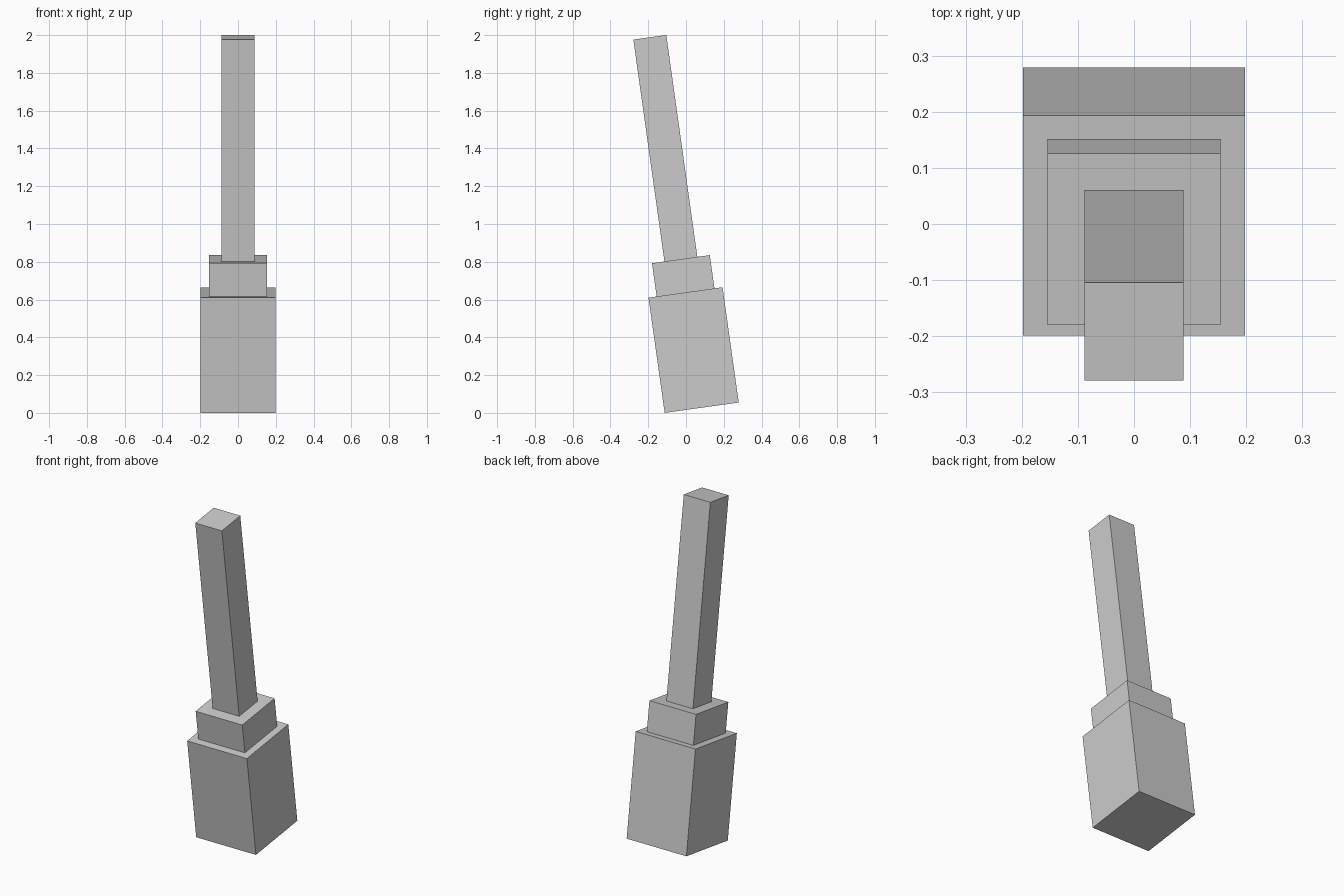
import bpy
from math import radians
from mathutils import Matrix, Vector

if "Cube" in bpy.data.objects:
    bpy.data.objects.remove(bpy.data.objects["Cube"])

# The whole tool leans towards the front around its bottom centre
LEAN = Matrix.Translation((0, 0.083, 0.0275)) @ Matrix.Rotation(radians(7.97), 4, 'X')


def block(name, width, start, end):
    """Square block centred on the leaning axis, from start to end along it."""
    bpy.ops.mesh.primitive_cube_add(size=1)
    obj = bpy.context.object
    obj.name = name
    size = Matrix.Diagonal(Vector((width, width, end - start, 1)))
    obj.data.transform(Matrix.Translation((0, 0, (start + end) / 2)) @ size)
    obj.matrix_world = LEAN
    return obj


# Thick lower body, stepped collar and long slim shaft
block("lower_body", 0.396, 0.0, 0.616)
block("collar", 0.309, 0.616, 0.794)
block("shaft", 0.176, 0.794, 1.98)
